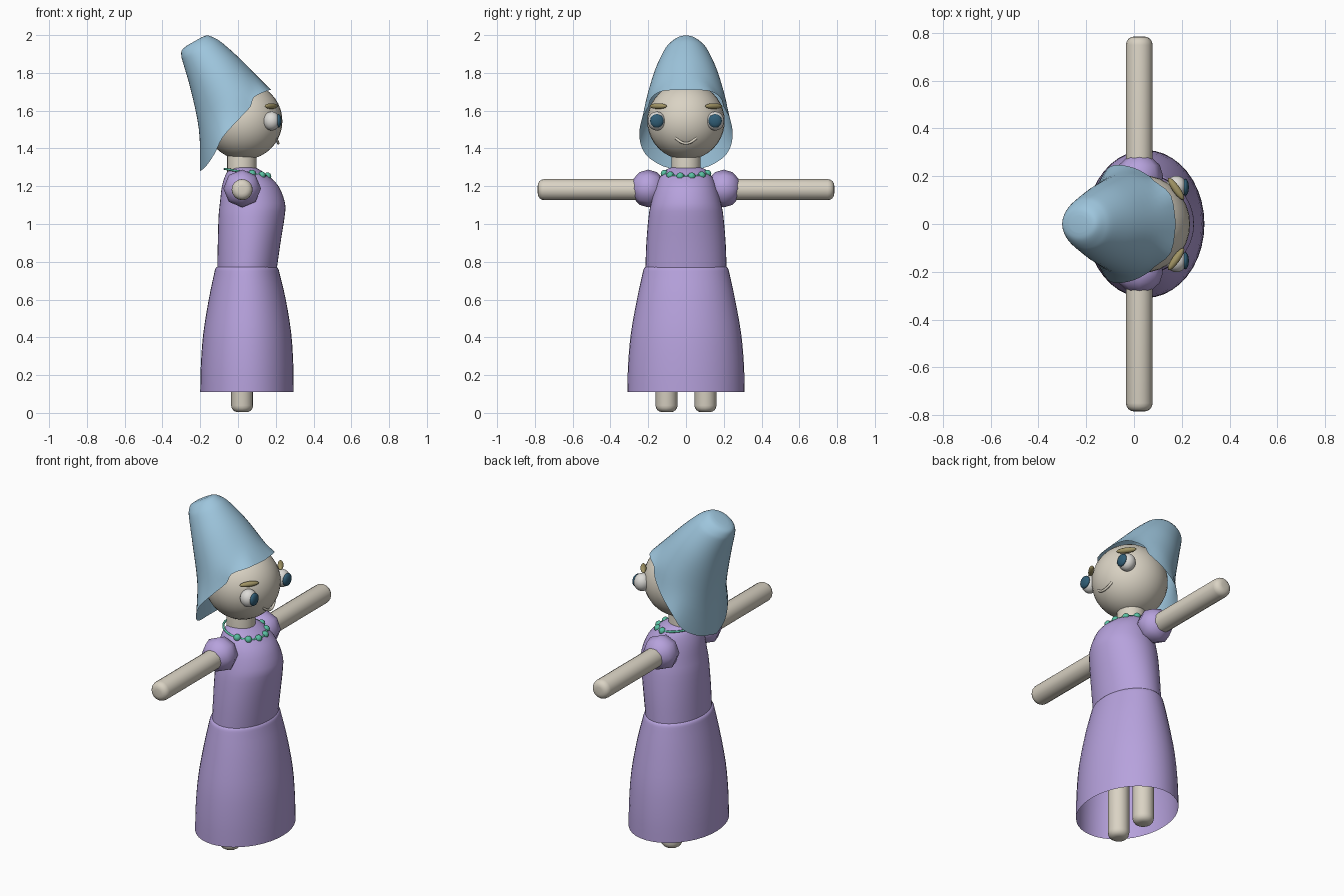
import bpy, bmesh, math
from mathutils import Vector, Matrix

if "Cube" in bpy.data.objects:
    bpy.data.objects.remove(bpy.data.objects["Cube"])


def material(name, rgb):
    m = bpy.data.materials.new(name)
    m.diffuse_color = (*rgb, 1)
    m.use_nodes = True
    m.node_tree.nodes["Principled BSDF"].inputs["Base Color"].default_value = m.diffuse_color
    return m


PURPLE = material("lilac dress", (0.47, 0.36, 0.72))
SKIN = material("pale skin", (0.70, 0.65, 0.55))
HAIR = material("light blue hair", (0.34, 0.56, 0.72))
BEAD = material("teal beads", (0.10, 0.52, 0.36))
IRIS = material("dark blue iris", (0.03, 0.11, 0.18))
WHITE = material("eye white", (0.72, 0.71, 0.68))
BROW = material("olive brow", (0.36, 0.30, 0.13))


def finish(bm, name, mat, angle=40):
    bmesh.ops.recalc_face_normals(bm, faces=bm.faces)
    me = bpy.data.meshes.new(name)
    bm.to_mesh(me)
    bm.free()
    ob = bpy.data.objects.new(name, me)
    bpy.context.collection.objects.link(ob)
    me.materials.append(mat)
    bpy.ops.object.select_all(action='DESELECT')
    ob.select_set(True)
    bpy.context.view_layer.objects.active = ob
    bpy.ops.object.shade_smooth_by_angle(angle=math.radians(angle))
    return ob


def loft(name, rings, mat, cap_end=True, angle=40):
    bm = bmesh.new()
    loops = [[bm.verts.new(p) for p in r] for r in rings]
    n = len(loops[0])
    for a, b in zip(loops, loops[1:]):
        for i in range(n):
            j = (i + 1) % n
            bm.faces.new((a[i], a[j], b[j], b[i]))
    if cap_end:
        bm.faces.new(loops[-1])
    return finish(bm, name, mat, angle)


def spline(rows, steps):
    """Catmull-Rom interpolation of rows of numbers."""
    rows = [Vector(r) for r in rows]
    p = [rows[0]] + rows + [rows[-1]]
    out = []
    for i in range(1, len(p) - 2):
        a, b, c, d = p[i - 1:i + 3]
        for s in range(steps):
            t = s / steps
            out.append(0.5 * (2 * b + (c - a) * t + (2 * a - 5 * b + 4 * c - d) * t * t
                              + (3 * b - a - 3 * c + d) * t ** 3))
    return out + [rows[-1]]


def oval_body(name, rows, mat, sides=40):
    # each row: z, back x, front x, half width
    rings = []
    for z, x0, x1, w in spline(rows, 3):
        rings.append([((x0 + x1) / 2 + (x1 - x0) / 2 * math.cos(a), w * math.sin(a), z)
                      for a in (2 * math.pi * i / sides for i in range(sides))])
    return loft(name, rings, mat)


def ball(name, loc, size, mat, seg=24, ring=16, rot=Matrix.Identity(4)):
    bm = bmesh.new()
    bmesh.ops.create_uvsphere(bm, u_segments=seg, v_segments=ring, radius=1)
    m = Matrix.Translation(loc) @ rot @ Matrix.Diagonal((*size, 1))
    bmesh.ops.transform(bm, matrix=m, verts=bm.verts)
    return finish(bm, name, mat, 80)


def rod(name, a, b, r, mat, round_end=0.035, seg=16):
    # round bar from a to b, with a rounded edge at b
    a, b = Vector(a), Vector(b)
    d = b - a
    q = d.to_track_quat('Z', 'Y')
    prof = [(r, 0), (r, d.length - round_end)]
    prof += [(r - round_end * (1 - math.cos(t)), d.length - round_end * (1 - math.sin(t)))
             for t in (math.pi / 8 * k for k in range(1, 5))]
    rings = [[a + q @ Vector((pr * math.cos(2 * math.pi * i / seg),
                              pr * math.sin(2 * math.pi * i / seg), h))
              for i in range(seg)] for pr, h in prof]
    return loft(name, rings, mat)


def tube(name, pts, r, mat, cyclic=False):
    cu = bpy.data.curves.new(name, 'CURVE')
    cu.dimensions = '3D'
    cu.bevel_depth = r
    cu.bevel_resolution = 2
    cu.use_fill_caps = True
    sp = cu.splines.new('POLY')
    sp.points.add(len(pts) - 1)
    for p, c in zip(sp.points, pts):
        p.co = (*c, 1)
    sp.use_cyclic_u = cyclic
    cu.materials.append(mat)
    ob = bpy.data.objects.new(name, cu)
    bpy.context.collection.objects.link(ob)


# Dress: open skirt and bodice
oval_body("skirt", [(0.11, -0.2, 0.295, 0.31), (0.25, -0.197, 0.293, 0.307),
                    (0.42, -0.184, 0.282, 0.292), (0.6, -0.155, 0.253, 0.26),
                    (0.73, -0.128, 0.222, 0.232), (0.765, -0.119, 0.212, 0.222),
                    (0.775, -0.105, 0.198, 0.208)], PURPLE)
oval_body("bodice", [(0.76, -0.11, 0.205, 0.215), (0.9, -0.107, 0.225, 0.21),
                     (1.04, -0.103, 0.247, 0.198), (1.11, -0.096, 0.249, 0.185),
                     (1.2, -0.085, 0.215, 0.16), (1.26, -0.066, 0.155, 0.132),
                     (1.29, -0.045, 0.11, 0.1), (1.3, -0.03, 0.085, 0.075)], PURPLE)

# Neck and head
rod("neck", (0.02, 0, 1.24), (0.02, 0, 1.42), 0.078, SKIN, 0.01, 24)
ball("head", (0.03, 0, 1.545), (0.205, 0.205, 0.205), SKIN, 32, 20)

for s, side in ((-1, "right"), (1, "left")):
    # Limbs and puffed sleeves
    rod(side + "_arm", (0.022, s * 0.18, 1.182), (0.022, s * 0.785, 1.182), 0.056, SKIN)
    rod(side + "_leg", (0.022, s * 0.103, 0.72), (0.022, s * 0.103, 0.004), 0.058, SKIN)
    ball(side + "_sleeve", (0.022, s * 0.2, 1.188), (0.1, 0.1, 0.092), PURPLE, 8, 6,
         Matrix.Rotation(math.pi / 2, 4, 'X'))
    # Eyes and brows
    ball(side + "_eye", (0.178, s * 0.155, 1.545), (0.045, 0.047, 0.05), WHITE)
    ball(side + "_iris", (0.214, s * 0.154, 1.546), (0.016, 0.036, 0.036), IRIS, 16, 10)
    ball(side + "_brow", (0.176, s * 0.147, 1.624), (0.016, 0.056, 0.015), BROW, 16, 10,
         Matrix.Rotation(s * math.radians(35), 4, 'Z'))

# Smile
tube("mouth", [(0.213 - 0.012 * abs(t) ** 2, 0.056 * t, 1.427 + 0.03 * t * t)
               for t in (k / 6 - 1 for k in range(13))], 0.007, SKIN)


# Necklace: thin cord with six beads at the front
def cord(deg):
    a = math.radians(deg)
    return (0.045 + 0.115 * math.cos(a), 0.118 * math.sin(a), 1.272 - 0.02 * math.cos(a))


tube("necklace_cord", [cord(d) for d in range(0, 360, 10)], 0.006, BEAD, True)
for k, d in enumerate(range(-75, 76, 30)):
    ball("bead_%d" % (k + 1), cord(d), (0.02,) * 3, BEAD, 12, 8)

# Hair: open shell from the face rim up to the swept-back tip
rim = spline([(0.175, 0, 1.71), (0.155, 0.12, 1.705), (0.085, 0.18, 1.672),
              (0.065, 0.2, 1.62), (0.0, 0.235, 1.55), (-0.08, 0.247, 1.46),
              (-0.125, 0.215, 1.37), (-0.17, 0.12, 1.305), (-0.2, 0, 1.28)], 3)
half = len(rim) - 1


def hair_ring(fx, fz, bx, bz, w):
    # oval section between a front point and a back point
    out = []
    for i in range(half + 1):
        a = math.pi * i / half
        c = (1 + math.cos(a)) / 2
        out.append(Vector((bx + (fx - bx) * c, w * math.sin(a), bz + (fz - bz) * c)))
    return out


keys = [rim,
        hair_ring(0.10, 1.785, -0.207, 1.50, 0.212),
        hair_ring(0.0, 1.885, -0.25, 1.71, 0.168),
        hair_ring(-0.085, 1.96, -0.29, 1.85, 0.12),
        hair_ring(-0.125, 1.985, -0.30, 1.89, 0.095),
        hair_ring(-0.16, 1.998, -0.297, 1.92, 0.065),
        hair_ring(-0.19, 1.99, -0.27, 1.945, 0.035)]
columns = [spline([k[i] for k in keys], 4) for i in range(half + 1)]
rings = []
for r in range(len(columns[0])):
    right = [columns[i][r] for i in range(half + 1)]
    left = [Vector((p.x, -p.y, p.z)) for p in right[-2:0:-1]]
    rings.append(right + left)
loft("hair", rings, HAIR, angle=60)
